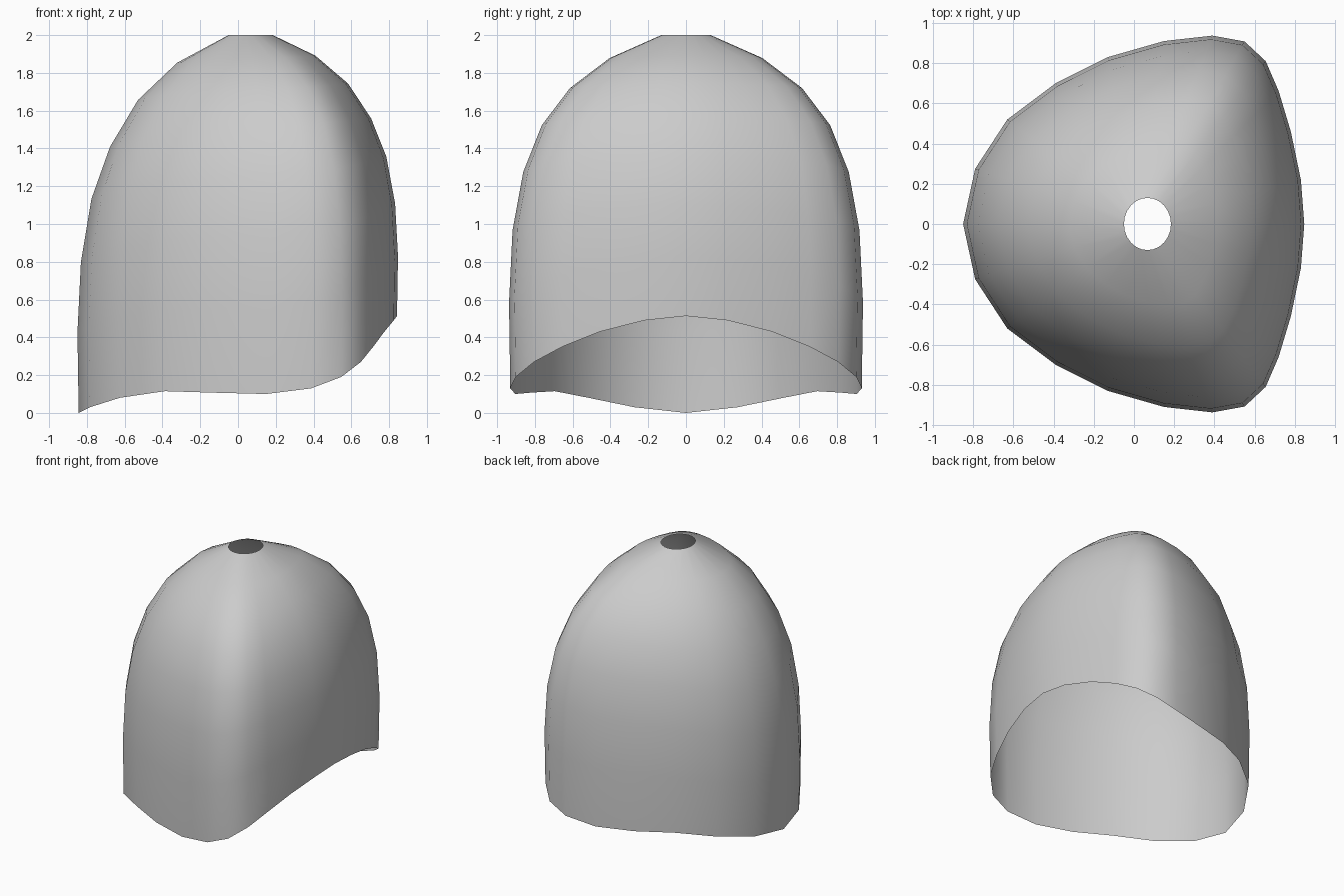
import bpy, bmesh, math

if "Cube" in bpy.data.objects:
    bpy.data.objects.remove(bpy.data.objects["Cube"])

# Half outline seen from above, with rim height: (x, y, rim z), from -x round to +x
HALF = [(-.85, 0, 0), (-.79, .275, .03), (-.63, .52, .08), (-.39, .70, .115),
        (-.13, .83, .107), (.15, .91, .10), (.39, .937, .13), (.55, .908, .19),
        (.655, .81, .27), (.72, .66, .35), (.78, .46, .43), (.83, .22, .49), (.847, 0, .513)]
OUTLINE = HALF + [(x, -y, z) for x, y, z in HALF[-2:0:-1]]   # mirrored in y

# Dome profile: (spread from hole to outline, drop at ends, drop at sides)
PROFILE = [(0, 0, 0), (.34, .073, .065), (.60, .172, .150), (.785, .296, .255),
           (.907, .433, .388), (.977, .60, .553), (1, .787, .757), (.992, 1, 1)]
HOLE_X, HOLE_RX, HOLE_RY, TOP = .067, .117, .13, 2.0


def build_shell():
    bm = bmesh.new()
    n = len(OUTLINE)
    rings = []
    for spread, drop_end, drop_side in PROFILE:
        ring = []
        for i, (x, y, rim) in enumerate(OUTLINE):
            a = math.pi - 2 * math.pi * i / n
            hx, hy = HOLE_X + HOLE_RX * math.cos(a), HOLE_RY * math.sin(a)
            side = math.sin(a) ** 2
            drop = drop_end + (drop_side - drop_end) * side
            ring.append(bm.verts.new((hx + (x - hx) * spread,
                                      hy + (y - hy) * spread,
                                      TOP - (TOP - rim) * drop)))
        rings.append(ring)
    # The outline runs clockwise from above, so this order faces outwards
    for upper, lower in zip(rings, rings[1:]):
        for i in range(n):
            j = (i + 1) % n
            f = bm.faces.new((upper[i], upper[j], lower[j], lower[i]))
            f.smooth = True
    mesh = bpy.data.meshes.new("dome_shell")
    bm.to_mesh(mesh)
    bm.free()
    obj = bpy.data.objects.new("dome_shell", mesh)
    bpy.context.collection.objects.link(obj)
    return obj


# Open thin dome with a hole at the top and a curved lower rim
build_shell()
